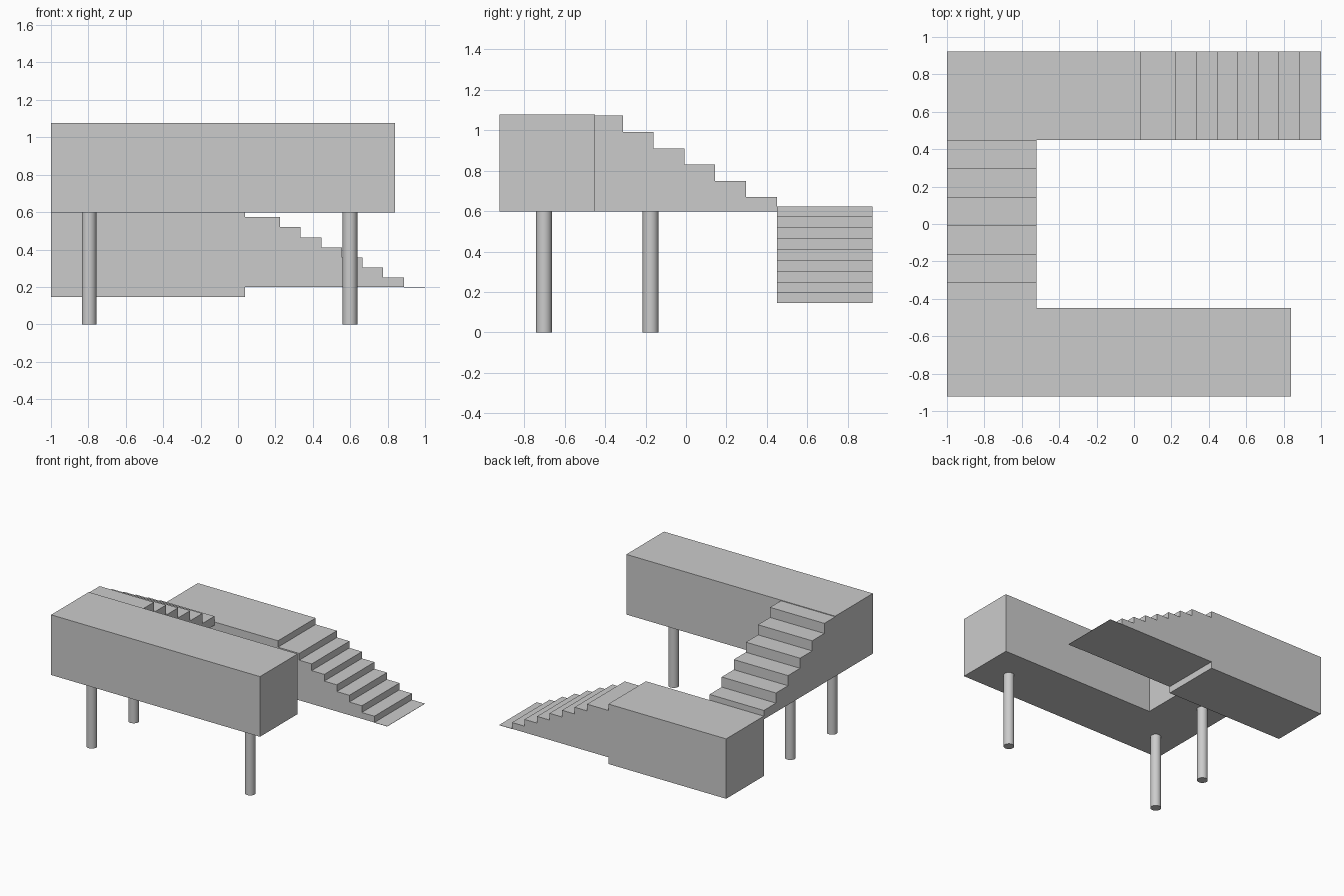
import bpy, bmesh
from mathutils import Vector

cube = bpy.data.objects.get("Cube")
if cube:
    bpy.data.objects.remove(cube, do_unlink=True)

# Single plain grey for the whole structure
grey = bpy.data.materials.new("plain grey")
grey.use_nodes = True
colour = (0.6, 0.6, 0.6, 1)
grey.diffuse_color = colour
grey.node_tree.nodes["Principled BSDF"].inputs["Base Color"].default_value = colour


def finish(name, bm):
    bmesh.ops.recalc_face_normals(bm, faces=bm.faces)
    mesh = bpy.data.meshes.new(name)
    bm.to_mesh(mesh)
    bm.free()
    mesh.materials.append(grey)
    obj = bpy.data.objects.new(name, mesh)
    bpy.context.collection.objects.link(obj)
    return obj


def block(name, low, high):
    low, high = Vector(low), Vector(high)
    bm = bmesh.new()
    bmesh.ops.create_cube(bm, size=1)
    bmesh.ops.scale(bm, vec=high - low, verts=bm.verts)
    bmesh.ops.translate(bm, vec=(low + high) / 2, verts=bm.verts)
    return finish(name, bm)


def stairs(name, edges, top, drop, base, place, depth):
    """Solid flight: stepped profile (run, height) pushed sideways by depth."""
    profile = [(edges[0], base)]
    for i in range(len(edges) - 1):
        z = top - i * drop
        profile += [(edges[i], z), (edges[i + 1], z)]
    profile.append((edges[-1], base))
    bm = bmesh.new()
    face = bm.faces.new([bm.verts.new(place(run, z)) for run, z in profile])
    side = bmesh.ops.extrude_face_region(bm, geom=[face])["geom"]
    moved = [v for v in side if isinstance(v, bmesh.types.BMVert)]
    bmesh.ops.translate(bm, vec=depth, verts=moved)
    return finish(name, bm)


LEFT, INNER = -1.0, -0.522        # sides of the upper flight
FRONT, BACK = -0.923, 0.923
GAP = 0.449                       # inner edge of both landings
UNDER = 0.598                     # underside of the upper level

# Landings
block("upper_landing", (LEFT, FRONT, UNDER), (0.84, -GAP, 1.077))
block("lower_landing", (LEFT, GAP, 0.147), (0.038, BACK, 0.624))

# Upper flight runs back, lower flight runs sideways
upper_edges = [-GAP] + [-0.312 + i * (GAP + 0.312) / 5 for i in range(6)]
stairs("upper_stairs", upper_edges, 1.072, 0.0805, UNDER,
       lambda run, z: (LEFT, run, z), (INNER - LEFT, 0, 0))
lower_edges = [0.038] + [0.225 + i * 0.1103 for i in range(7)]
stairs("lower_stairs", lower_edges, 0.573, 0.0538, 0.2,
       lambda run, z: (run, GAP, z), (0, BACK - GAP, 0))
block("bottom_tread", (lower_edges[-1], GAP, 0.198), (1.0, BACK, 0.2))

# Round posts
posts = {"front_right_post": (-0.796, -0.702),
         "back_right_post": (-0.796, -0.175),
         "front_left_post": (0.599, -0.702)}
for name, (x, y) in posts.items():
    bm = bmesh.new()
    bmesh.ops.create_cone(bm, cap_ends=True, segments=32,
                          radius1=0.039, radius2=0.039, depth=UNDER)
    bmesh.ops.translate(bm, vec=(x, y, UNDER / 2), verts=bm.verts)
    post = finish(name, bm)
    bpy.ops.object.select_all(action="DESELECT")
    post.select_set(True)
    bpy.context.view_layer.objects.active = post
    bpy.ops.object.shade_smooth_by_angle()
